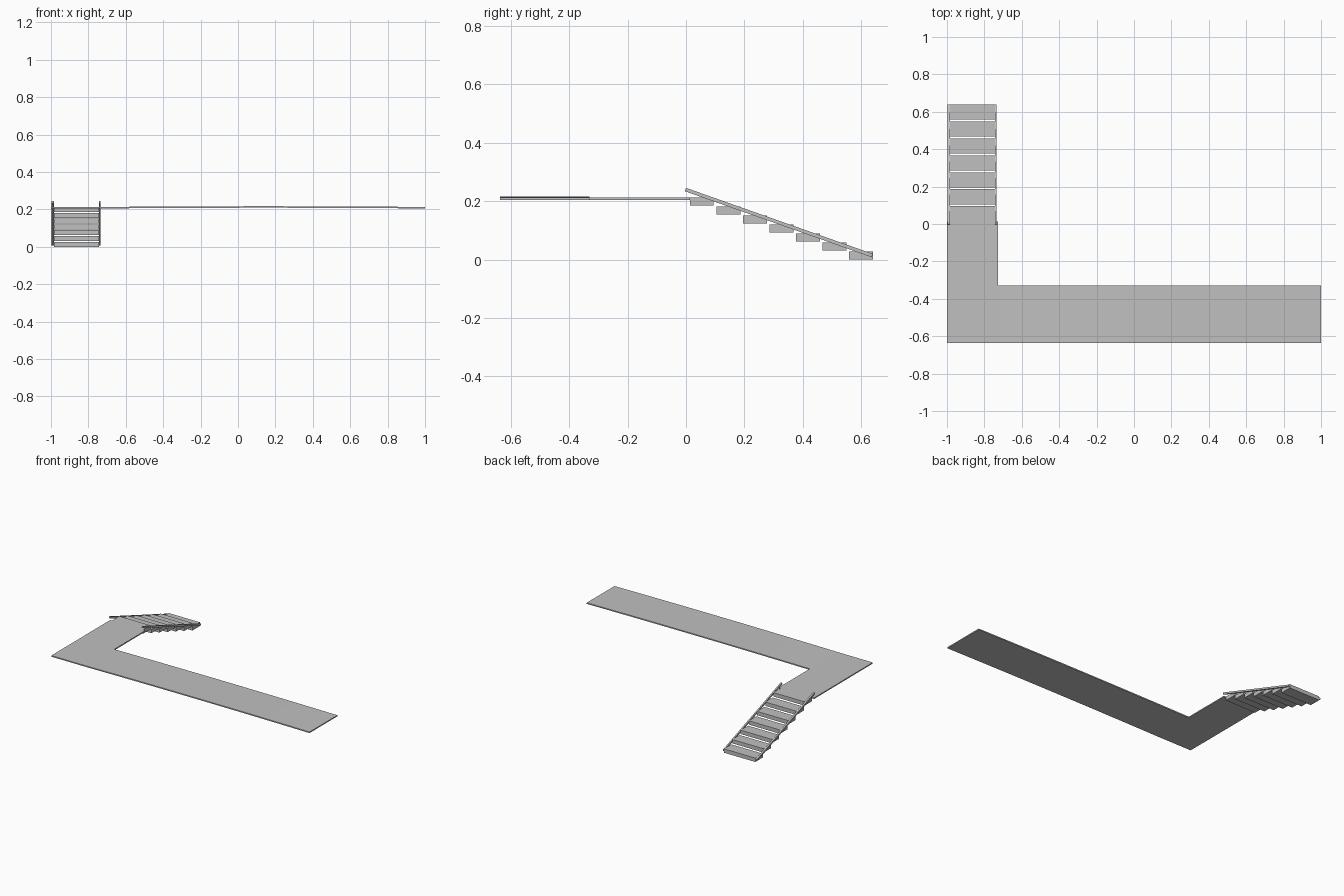
import bpy, bmesh
from mathutils import Vector

cube = bpy.data.objects.get("Cube")
if cube:
    bpy.data.objects.remove(cube, do_unlink=True)

grey = bpy.data.materials.new("concrete grey")
grey.use_nodes = True
colour = (0.53, 0.53, 0.53, 1)
grey.diffuse_color = colour
grey.node_tree.nodes["Principled BSDF"].inputs["Base Color"].default_value = colour


def prism(name, outline, direction):
    """Extrude a flat outline along a direction."""
    bm = bmesh.new()
    face = bm.faces.new([bm.verts.new(p) for p in outline])
    ext = bmesh.ops.extrude_face_region(bm, geom=[face])
    moved = [v for v in ext["geom"] if isinstance(v, bmesh.types.BMVert)]
    bmesh.ops.translate(bm, verts=moved, vec=direction)
    bmesh.ops.recalc_face_normals(bm, faces=bm.faces)
    mesh = bpy.data.meshes.new(name)
    bm.to_mesh(mesh)
    bm.free()
    mesh.materials.append(grey)
    obj = bpy.data.objects.new(name, mesh)
    bpy.context.collection.objects.link(obj)
    return obj


def box(name, x0, x1, y0, y1, z0, z1):
    base = [(x0, y0, z0), (x1, y0, z0), (x1, y1, z0), (x0, y1, z0)]
    return prism(name, base, (0, 0, z1 - z0))


LEFT, INNER, RIGHT = -1.0, -0.727, 1.0
FRONT, BACK = -0.637, -0.33
LOW, TOP = 0.205, 0.213

# Short landing that leads to the stairs
box("landing", LEFT, INNER, FRONT, 0.013, LOW, TOP)

# Long walkway with a very slight camber along its length
steps = 10
xs = [INNER + (RIGHT - INNER) * i / steps for i in range(steps + 1)]
rise = [0.004 * (1 - (2 * i / steps - 1) ** 2) for i in range(steps + 1)]
lower = [(x, FRONT, LOW + r) for x, r in zip(xs, rise)]
upper = [(x, FRONT, TOP + r) for x, r in zip(xs, rise)]
prism("walkway", lower + upper[::-1], (0, BACK - FRONT, 0))

# Seven open treads going down towards the back
for i in range(7):
    y = 0.013 + 0.0908 * i
    z = 0.186 - 0.031 * i
    box(f"tread_{i + 1}", -0.985, -0.744, y, y + 0.082, z, z + 0.027)

# Sloping side rails
start, end = Vector((0, -0.002, 0.240)), Vector((0, 0.638, 0.014))
along = (end - start).normalized()
half = Vector((0, -along.z, along.y)) * 0.006
for name, x, width in (("right_rail", -0.997, 0.012), ("left_rail", -0.744, 0.010)):
    side = Vector((x, 0, 0))
    outline = [side + p for p in (start - half, end - half, end + half, start + half)]
    prism(name, outline, (width, 0, 0))
